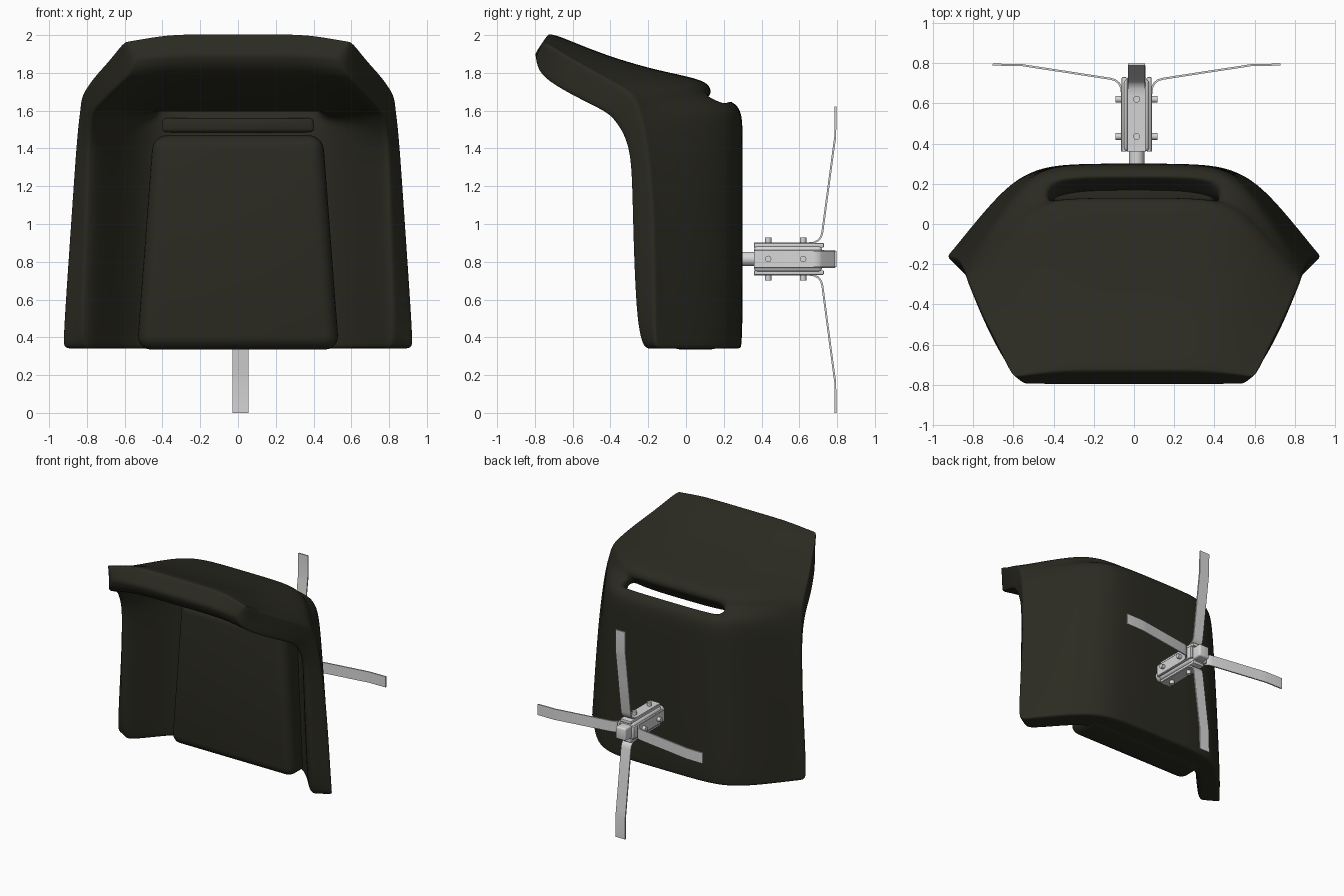
import bpy, bmesh, math
from mathutils import Vector, Matrix

if "Cube" in bpy.data.objects:
    bpy.data.objects.remove(bpy.data.objects["Cube"])


def material(name, rgb):
    m = bpy.data.materials.new(name)
    m.diffuse_color = (*rgb, 1)
    m.use_nodes = True
    m.node_tree.nodes["Principled BSDF"].inputs["Base Color"].default_value = m.diffuse_color
    return m


OLIVE = material("dark olive leather", (0.024, 0.0235, 0.0155))
STEEL = material("grey steel", (0.68, 0.68, 0.68))


def finish(bm, name, mat, angle=35):
    bmesh.ops.recalc_face_normals(bm, faces=bm.faces[:])
    me = bpy.data.meshes.new(name)
    bm.to_mesh(me)
    bm.free()
    ob = bpy.data.objects.new(name, me)
    bpy.context.collection.objects.link(ob)
    me.materials.append(mat)
    bpy.ops.object.select_all(action='DESELECT')
    ob.select_set(True)
    bpy.context.view_layer.objects.active = ob
    bpy.ops.object.shade_smooth_by_angle(angle=math.radians(angle))
    return ob


def box(name, lo, hi, mat, bevel=0.0, seg=2, taper=1.0, angle=35):
    """Bevelled box; taper scales x at the top."""
    bm = bmesh.new()
    bmesh.ops.create_cube(bm, size=1)
    for v in bm.verts:
        k = taper if v.co.z > 0 else 1
        p = [lo[i] + (v.co[i] + 0.5) * (hi[i] - lo[i]) for i in range(3)]
        mid = (lo[0] + hi[0]) / 2
        v.co = (mid + (p[0] - mid) * k, p[1], p[2])
    if bevel:
        bmesh.ops.bevel(bm, geom=bm.edges[:], offset=bevel, segments=seg,
                        profile=0.5, affect='EDGES')
    return finish(bm, name, mat, angle)


# Shell: stations from seat front to backrest end, each with
# outer centre (y,z), outer rim (x,y,z), inner centre (y,z), inner rim (x,y,z)
STATIONS = [
    ((.29, .34), (.93, -.16, .34), (.13, .34), (.82, -.22, .34)),
    ((.30, .42), (.93, -.17, .42), (.13, .42), (.83, -.265, .45)),
    ((.30, 1.0), (.89, -.17, 1.0), (.13, 1.0), (.81, -.285, 1.0)),
    ((.30, 1.42), (.865, -.20, 1.36), (.14, 1.40), (.80, -.29, 1.33)),
    ((.30, 1.61), (.85, -.23, 1.53), (.15, 1.52), (.795, -.32, 1.45)),
    ((.235, 1.65), (.84, -.25, 1.60), (.17, 1.565), (.785, -.36, 1.52)),
    ((.13, 1.69), (.835, -.27, 1.66), (.06, 1.595), (.775, -.40, 1.57)),
    ((.13, 1.76), (.82, -.30, 1.70), (.0, 1.595), (.765, -.44, 1.60)),
    ((-.15, 1.81), (.765, -.44, 1.78), (-.20, 1.62), (.71, -.56, 1.66)),
    ((-.45, 1.90), (.68, -.60, 1.87), (-.53, 1.71), (.64, -.69, 1.73)),
    ((-.68, 2.0), (.62, -.73, 1.95), (-.77, 1.80), (.57, -.78, 1.80)),
    ((-.73, 2.005), (.595, -.76, 1.965), (-.80, 1.90), (.54, -.795, 1.88)),
]
OUTER = [(0, 0), (.3, 0), (.5, .03), (.66, .19), (.82, .55), (.96, .91), (1, 1)]
INNER = [(0, 0), (.33, 0), (.55, .07), (.7, .32), (.82, .64), (.94, .96), (1, 1)]


def section(bm, centre, rim, table):
    row = []
    for i in range(-6, 7):
        fx, d = table[abs(i)]
        s = -1 if i < 0 else 1
        row.append(bm.verts.new((s * fx * rim[0],
                                 centre[0] + d * (rim[1] - centre[0]),
                                 centre[1] + d * (rim[2] - centre[1]))))
    return row


bm = bmesh.new()
outer = [section(bm, s[0], s[1], OUTER) for s in STATIONS]
inner = [section(bm, s[2], s[3], INNER) for s in STATIONS]
SLOT, C0, C1 = 5, 4, 8          # slot segment and its column range
last = len(STATIONS) - 1
for k in range(last):
    for c in range(12):
        if k == SLOT and C0 <= c < C1:
            continue
        for g in (outer, inner):
            bm.faces.new((g[k][c], g[k][c + 1], g[k + 1][c + 1], g[k + 1][c]))
    for c in (0, 12):           # arm rims
        bm.faces.new((outer[k][c], outer[k + 1][c], inner[k + 1][c], inner[k][c]))
for k in (0, last):             # seat front and backrest end
    for c in range(12):
        bm.faces.new((outer[k][c], outer[k][c + 1], inner[k][c + 1], inner[k][c]))
for k in (SLOT, SLOT + 1):      # slot walls
    for c in range(C0, C1):
        bm.faces.new((outer[k][c], outer[k][c + 1], inner[k][c + 1], inner[k][c]))
for c in (C0, C1):
    bm.faces.new((outer[SLOT][c], outer[SLOT + 1][c],
                  inner[SLOT + 1][c], inner[SLOT][c]))
crease = bm.edges.layers.float.new("crease_edge")
for g in (outer, inner):
    for k in range(last):
        for c in (0, 12):
            bm.edges.get((g[k][c], g[k + 1][c]))[crease] = 0.4
    for k in (0, SLOT, SLOT + 1, last):
        for c in range(12):
            bm.edges.get((g[k][c], g[k][c + 1]))[crease] = 0.45 if k in (0, last) \
                else (0.5 if C0 <= c < C1 else 0)
shell = finish(bm, "seat_shell", OLIVE, 180)
sub = shell.modifiers.new("smooth", 'SUBSURF')
sub.levels = sub.render_levels = 3

# Seat cushion and the lip behind it
box("seat_cushion", (-.535, -.10, .335), (.535, .20, 1.47), OLIVE, .075, 5, .84, 60)
box("rear_lip", (-.41, .11, 1.485), (.41, .22, 1.56), OLIVE, .02, 3, .97, 60)

# Base, standing out along +y
CX, CZ = .013, .815


def cylinder(name, centre, axis, r, depth, mat, n=16):
    bm = bmesh.new()
    rot = Vector((0, 0, 1)).rotation_difference(Vector(axis)).to_matrix().to_4x4()
    bmesh.ops.create_cone(bm, cap_ends=True, segments=n, radius1=r, radius2=r,
                          depth=depth, matrix=Matrix.Translation(centre) @ rot)
    return finish(bm, name, mat)


cylinder("post", (CX, .30, CZ), (0, 1, 0), .038, .16, STEEL, 24)
box("hub", (CX - .062, .36, CZ - .068), (CX + .062, .72, CZ + .068), STEEL, .02, 3)
box("hub_cap", (CX - .044, .68, CZ - .048), (CX + .044, .795, CZ + .048), STEEL, .012, 3)


def leg(name, out, side, base, reach):
    """Bent strip: lies on the hub, then sweeps outward to a flat foot."""
    path = [(base, .36), (base, .64), (base + .004, .675), (base + .016, .70),
            (base + .035, .715), (base + .06, .722), (reach * .5, .757),
            (reach * .74, .783), (reach * .80, .790), (reach, .792)]
    pts = [Vector(p) for p in path]
    bm = bmesh.new()
    rings = []
    for i, p in enumerate(pts):
        t = (pts[min(i + 1, len(pts) - 1)] - pts[max(i - 1, 0)]).normalized()
        n = Vector((-t.y, t.x)) * .005
        ring = []
        for w, s in ((-.042, -1), (.042, -1), (.042, 1), (-.042, 1)):
            q = p + n * s
            ring.append(bm.verts.new(Vector((CX, q.y, CZ)) + out * q.x + side * w))
        rings.append(ring)
    for a, b in zip(rings, rings[1:]):
        for j in range(4):
            bm.faces.new((a[j], a[(j + 1) % 4], b[(j + 1) % 4], b[j]))
    bm.faces.new(rings[0])
    bm.faces.new(rings[-1])
    finish(bm, name, STEEL)


X, Z = Vector((1, 0, 0)), Vector((0, 0, 1))
for label, out, side, base, reach in (("right", X, Z, .072, .715), ("left", -X, Z, .072, .715),
                                      ("upper", Z, X, .082, .808), ("lower", -Z, X, .082, .815)):
    leg("leg_" + label, out, side, base, reach)
    # clamp plate under the strip and its two rivets
    mid = Vector((CX, .545, CZ)) + out * (base - .01)
    half = Vector((0, .185, 0)) + Vector([abs(a) * .012 + abs(b) * .047 for a, b in zip(out, side)])
    box("clamp_" + label, mid - half, mid + half, STEEL, .005, 2)
    for n, y in enumerate((.435, .62)):
        cylinder(f"rivet_{label}_{n}", Vector((CX, y, CZ)) + out * (base + .012),
                 out, .017, .04, STEEL)
